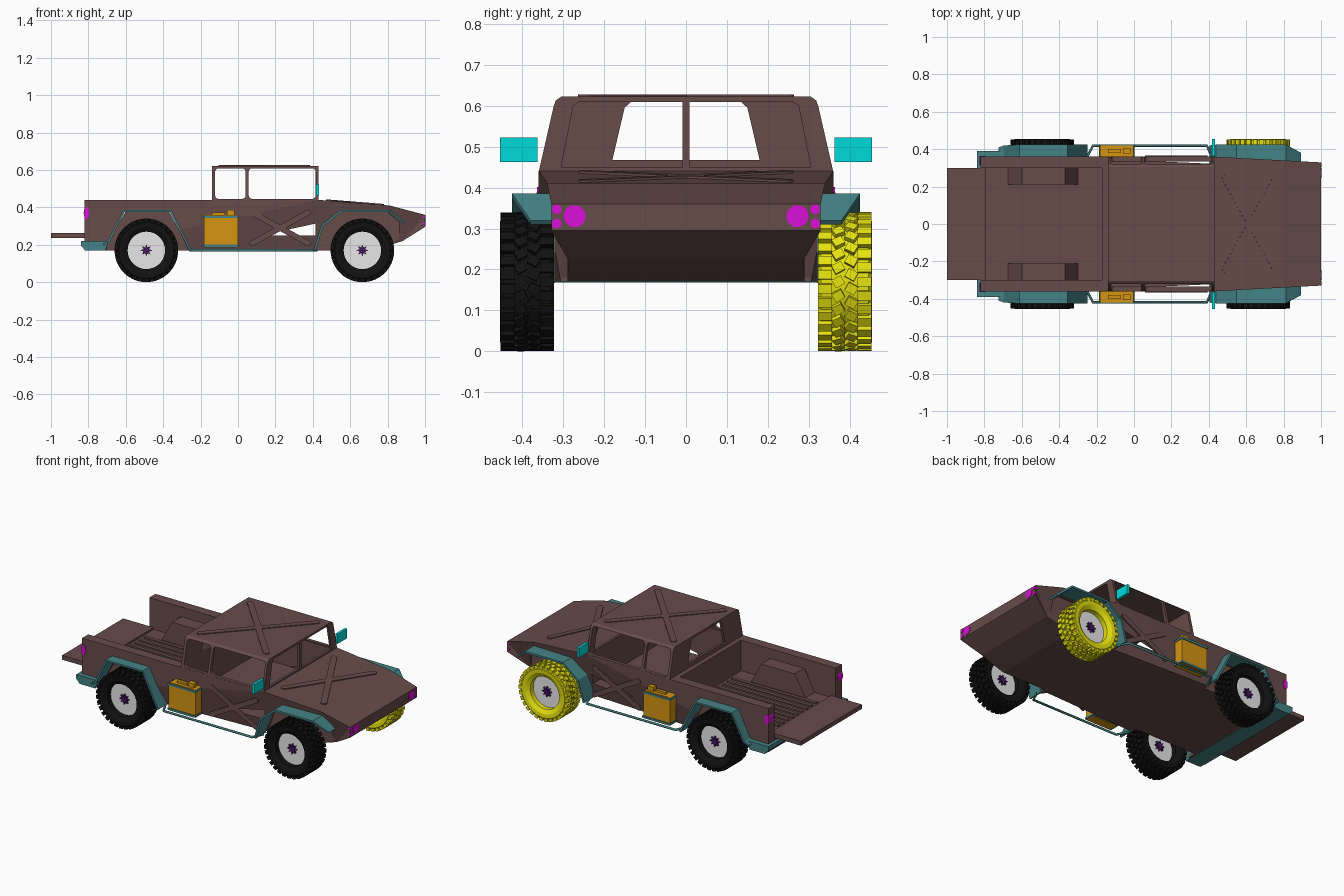
import bpy, bmesh, math
from mathutils import Vector, Matrix

if "Cube" in bpy.data.objects:
    bpy.data.objects.remove(bpy.data.objects["Cube"])


def material(name, rgb):
    m = bpy.data.materials.new(name)
    m.use_nodes = True
    m.diffuse_color = (*rgb, 1)
    m.node_tree.nodes["Principled BSDF"].inputs["Base Color"].default_value = (*rgb, 1)
    return m


BROWN = material("body brown", (0.135, 0.072, 0.068))
BLACK = material("tyre black", (0.006, 0.006, 0.006))
YELLOW = material("tyre yellow", (0.8, 0.77, 0.005))
TEAL = material("trim teal", (0.06, 0.23, 0.24))
ORANGE = material("can orange", (0.66, 0.3, 0.006))
MAGENTA = material("lamp magenta", (0.7, 0.005, 0.7))
CYAN = material("mirror cyan", (0.0, 0.7, 0.7))
PURPLE = material("hub purple", (0.06, 0.008, 0.11))
WHITE = material("rim white", (0.95, 0.95, 0.95))


def finish(name, bm, mat):
    bmesh.ops.recalc_face_normals(bm, faces=bm.faces)
    me = bpy.data.meshes.new(name)
    bm.to_mesh(me)
    bm.free()
    me.materials.append(mat)
    ob = bpy.data.objects.new(name, me)
    bpy.context.collection.objects.link(ob)
    return ob


def prism(name, pts, axis, a, b, mat):
    """Extrude a 2D outline along x, y or z; pts are the other two coordinates."""
    bm = bmesh.new()
    vs = []
    for p in pts:
        c = list(p)
        c.insert("xyz".index(axis), a)
        vs.append(bm.verts.new(c))
    face = bm.faces.new(vs)
    new = bmesh.ops.extrude_face_region(bm, geom=[face])["geom"]
    d = Vector([b - a if k == axis else 0 for k in "xyz"])
    bmesh.ops.translate(bm, vec=d, verts=[v for v in new if isinstance(v, bmesh.types.BMVert)])
    return finish(name, bm, mat)


def box(name, x, y, z, mat):
    return prism(name, [(x[0], z[0]), (x[1], z[0]), (x[1], z[1]), (x[0], z[1])], "y", *y, mat)


def oval(u, v, ru, rv, n=20):
    return [(u + ru * math.cos(i * math.tau / n), v + rv * math.sin(i * math.tau / n)) for i in range(n)]


def rounded(x0, x1, z0, z1, r):
    pts = []
    for cx, cz, start in ((x1 - r, z1 - r, 0), (x0 + r, z1 - r, 90), (x0 + r, z0 + r, 180), (x1 - r, z0 + r, 270)):
        for k in range(4):
            t = math.radians(start + 30 * k)
            pts.append((cx + r * math.cos(t), cz + r * math.sin(t)))
    return pts


def bake(ob):
    dg = bpy.context.evaluated_depsgraph_get()
    me = bpy.data.meshes.new_from_object(ob.evaluated_get(dg))
    ob.modifiers.clear()
    ob.data = me


def cut(ob, cutters):
    for c in cutters:
        c.hide_render = True
        m = ob.modifiers.new("cut", "BOOLEAN")
        m.operation, m.solver, m.object = "DIFFERENCE", "EXACT", c
    bake(ob)
    for c in cutters:
        bpy.data.objects.remove(c)


def bar(name, a, b, up, w=0.036, h=0.006):
    """Raised pressing with rounded ends from a to b on a panel facing up."""
    a, b, up = Vector(a), Vector(b), Vector(up).normalized()
    d, L = (b - a).normalized(), (b - a).length
    ob = prism(name, rounded(0, L, -w / 2, w / 2, w * 0.49), "z", -0.004, h, BROWN)
    side = up.cross(d)
    ob.data.transform(Matrix.Translation(a) @ Matrix((d, side, up)).transposed().to_4x4())
    return ob


# Lower body, tapering to the nose
body = prism("body", [(-0.82, 0.17), (0.72, 0.17), (0.88, 0.22), (1, 0.295), (1, 0.36),
                      (0.81, 0.41), (0.43, 0.44), (-0.82, 0.44)], "y", -0.36, 0.36, BROWN)
for v in body.data.vertices:
    if v.co.x > 0.43:
        v.co.y *= 1 - 0.15 * (v.co.x - 0.43)
    if v.co.x > 0.7 and v.co.z < 0.25:
        v.co.y *= 0.85
tri = bmesh.new()
tri.from_mesh(body.data)
bmesh.ops.triangulate(tri, faces=tri.faces)
tri.to_mesh(body.data)
tri.free()

# Hollow bed, cabin and wheel arches
REAR_ARCH = [(-0.7, 0.1), (-0.7, 0.2), (-0.61, 0.375), (-0.36, 0.375), (-0.265, 0.17), (-0.265, 0.1)]
FRONT_ARCH = [(0.415, 0.1), (0.415, 0.18), (0.455, 0.3), (0.55, 0.375), (0.8, 0.375), (0.86, 0.32), (0.86, 0.1)]
cutters = [box("bed_cutter", (-0.9, -0.17), (-0.3, 0.3), (0.25, 0.6), BROWN),
           box("cabin_cutter", (-0.125, 0.415), (-0.335, 0.335), (0.25, 0.6), BROWN)]
for s in (1, -1):
    cutters.append(prism("rear_arch_cutter", REAR_ARCH, "y", s * 0.3, s * 0.6, BROWN))
    cutters.append(prism("front_arch_cutter", FRONT_ARCH, "y", s * 0.29, s * 0.6, BROWN))
cut(body, cutters)

# Cab shell with window openings
half = [(0.36, 0.438), (0.323, 0.6), (0.318, 0.613), (0.305, 0.622)]
inner = [(0.345, 0.4), (0.307, 0.6), (0.29, 0.609)]
mirror = lambda h: h + [(-y, z) for y, z in reversed(h)]
cab = prism("cab", mirror(half), "x", -0.14, 0.43, BROWN)
cut(cab, [prism("inner_cutter", mirror(inner), "x", -0.125, 0.415, BROWN),
          prism("door_window_cutter", rounded(0.057, 0.416, 0.445, 0.609, 0.02), "y", -1, 1, BROWN),
          prism("back_window_cutter", rounded(-0.123, 0.041, 0.445, 0.609, 0.02), "y", -1, 1, BROWN),
          prism("windscreen_cutter", mirror([(0.305, 0.45), (0.275, 0.6), (0.262, 0.609)]), "x", 0.4, 0.5, BROWN),
          prism("rear_screen_cutter", mirror([(0.18, 0.467), (0.15, 0.595), (0.135, 0.609)]), "x", -0.2, -0.1, BROWN)])
box("windscreen_post", (0.415, 0.43), (-0.008, 0.008), (0.44, 0.615), BROWN)

# Lowered tailgate and ribbed bed floor
box("tailgate", (-1, -0.79), (-0.3, 0.3), (0.235, 0.262), BROWN)
for i in range(9):
    y = (i - 4) * 0.046
    box("bed_rib", (-0.77, -0.19), (y - 0.011, y + 0.011), (0.245, 0.257), BROWN)

# Crossed pressings on roof and bonnet
for s in (1, -1):
    bar("roof_rib", (-0.1, -0.26 * s, 0.621), (0.38, 0.26 * s, 0.621), (0, 0, 1))
    bar("bonnet_rib", (0.48, -0.26 * s, 0.436), (0.77, 0.26 * s, 0.413), (0.079, 0, 1))


def strip(name, path, s):
    """Bent sheet following (x, z, outer y) points."""
    bm = bmesh.new()
    rows = [(bm.verts.new((x, s * 0.32, z)), bm.verts.new((x, s * y, z))) for x, z, y in path]
    for (a, b), (c, d) in zip(rows, rows[1:]):
        bm.faces.new((a, b, d, c))
    ob = finish(name, bm, TEAL)
    m = ob.modifiers.new("thickness", "SOLIDIFY")
    m.thickness, m.offset = 0.012, 0
    bake(ob)


def tyre(x, y, mat):
    """Open tyre ring with a staggered block tread."""
    bm = bmesh.new()
    prof = [(0.1, -0.05), (0.125, -0.064), (0.148, -0.066), (0.157, -0.058),
            (0.157, 0.058), (0.148, 0.066), (0.125, 0.064), (0.1, 0.05)]
    n = 48
    rings = [[bm.verts.new((r * math.cos(i * math.tau / n), w, r * math.sin(i * math.tau / n)))
              for r, w in prof] for i in range(n)]
    for i in range(n):
        a, b = rings[i], rings[(i + 1) % n]
        for j in range(len(prof)):
            k = (j + 1) % len(prof)
            bm.faces.new((a[j], a[k], b[k], b[j]))
    blocks = 30
    for i in range(blocks):
        for w, shift, skew in ((-0.048, 0, 0), (-0.016, 0.5, 0.5), (0.016, 0, -0.5), (0.048, 0.5, 0)):
            rot = Matrix.Rotation((i + shift) * math.tau / blocks, 4, "Y")
            m = (rot @ Matrix.Translation((0, w, 0.16)) @ Matrix.Rotation(skew, 4, "Z")
                 @ Matrix.Diagonal((0.023, 0.034 if skew == 0 else 0.026, 0.019, 1)))
            bmesh.ops.create_cube(bm, size=1, matrix=m)
    ob = finish("tyre", bm, mat)
    ob.location = (x, y, 0.17)


for s in (1, -1):
    # Wheels
    for x in (-0.49, 0.665):
        y = s * 0.388
        tyre(x, y, YELLOW if s > 0 and x > 0 else BLACK)
        prism("rim", oval(x, 0.17, 0.102, 0.102, 40), "y", y - 0.02, y + 0.02, WHITE)
        star = [(x + r * math.cos(i * math.pi / 8), 0.17 + r * math.sin(i * math.pi / 8))
                for i, r in enumerate((0.032, 0.016) * 8)]
        prism("hub", star, "y", y - 0.035, y + 0.035, PURPLE)

    # Fenders and side step
    strip("rear_fender", [(-0.72, 0.2, 0.41), (-0.69, 0.22, 0.42), (-0.61, 0.38, 0.425),
                          (-0.36, 0.38, 0.425), (-0.255, 0.17, 0.425)], s)
    strip("front_fender", [(0.41, 0.17, 0.42), (0.45, 0.3, 0.425), (0.55, 0.38, 0.425),
                           (0.81, 0.38, 0.425), (0.89, 0.315, 0.38)], s)
    cu = bpy.data.curves.new("side_step", "CURVE")
    cu.dimensions, cu.bevel_depth, cu.bevel_resolution = "3D", 0.007, 1
    sp = cu.splines.new("POLY")
    path = [(-0.255, 0.35), (-0.22, 0.418), (0.39, 0.418), (0.42, 0.35)]
    sp.points.add(len(path) - 1)
    for p, (x, y) in zip(sp.points, path):
        p.co = (x, s * y, 0.17, 1)
    cu.materials.append(TEAL)
    bpy.context.collection.objects.link(bpy.data.objects.new("side_step", cu))

    # Bed wheel housings and door pressings
    prism("wheel_housing", [(-0.68, 0.24), (-0.6, 0.38), (-0.37, 0.38), (-0.295, 0.24)], "y", s * 0.21, s * 0.305, BROWN)
    for z0, z1 in ((0.2, 0.38), (0.38, 0.2)):
        bar("door_rib", (0.06, s * 0.36, z0), (0.39, s * 0.36, z1), (0, s, 0), 0.03, 0.005)

    # Fuel can with straps, handle and cap
    can = prism("fuel_can", rounded(-0.183, 0, 0.185, 0.36, 0.012), "y", s * 0.36, s * 0.42, ORANGE)
    box("can_handle", (-0.14, -0.07), (s * 0.38, s * 0.4), (0.355, 0.372), ORANGE)
    box("can_cap", (-0.06, -0.02), (s * 0.375, s * 0.405), (0.355, 0.385), ORANGE)
    for z in (0.195, 0.348):
        box("can_strap", (-0.187, 0.004), (s * 0.355, s * 0.425), (z - 0.006, z + 0.006), TEAL)

    # Mirrors and lamps
    box("mirror", (0.416, 0.432), (s * 0.363, s * 0.455), (0.463, 0.522), CYAN)
    prism("headlamp", oval(s * 0.272, 0.33, 0.027, 0.027), "x", 0.99, 1.0 + 0.003, MAGENTA)
    for z in (0.347, 0.312):
        prism("marker_lamp", oval(s * 0.316, z, 0.012, 0.012, 12), "x", 0.985, 1.003, MAGENTA)
    prism("tail_lamp", oval(-0.81, 0.37, 0.015, 0.032), "y", s * 0.315, s * 0.364, MAGENTA)

# Rear bumper across the full width
prism("rear_bumper", [(-0.84, 0.22), (-0.84, 0.195), (-0.815, 0.168), (-0.71, 0.168), (-0.69, 0.22)], "y", -0.39, 0.39, TEAL)
